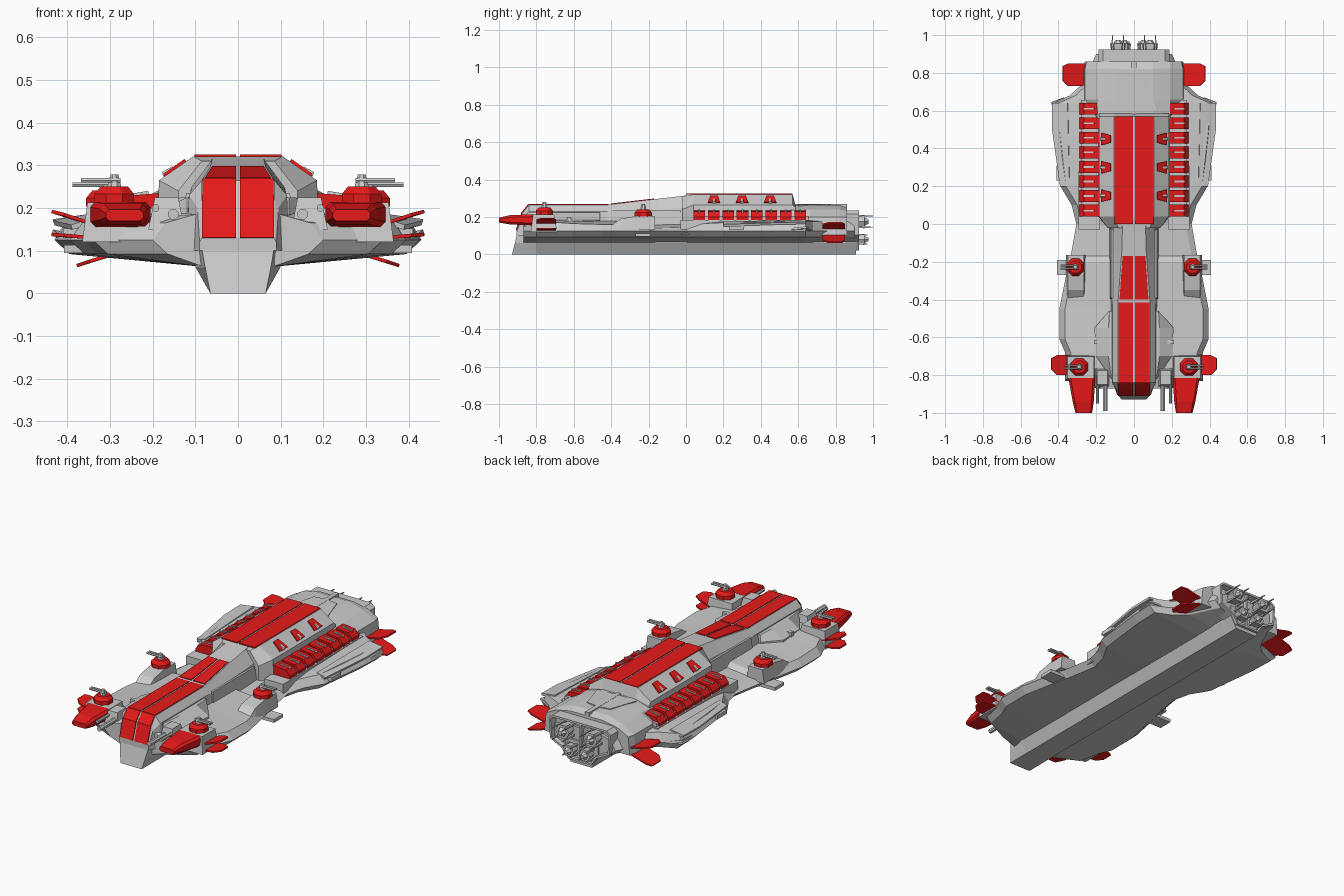
import bpy, bmesh
from math import pi, cos, sin
from mathutils import Vector, Matrix

if "Cube" in bpy.data.objects:
    bpy.data.objects.remove(bpy.data.objects["Cube"])

RED = bpy.data.materials.new("red_paint")
RED.diffuse_color = (0.8, 0.01, 0.01, 1)
RED.use_nodes = True
RED.node_tree.nodes["Principled BSDF"].inputs["Base Color"].default_value = RED.diffuse_color


def finish(name, bm, mat=None, mirror=False):
    bmesh.ops.recalc_face_normals(bm, faces=bm.faces)
    me = bpy.data.meshes.new(name)
    bm.to_mesh(me)
    bm.free()
    ob = bpy.data.objects.new(name, me)
    bpy.context.collection.objects.link(ob)
    if mat:
        me.materials.append(mat)
    if mirror:
        ob.modifiers.new("mirror", 'MIRROR')
    return ob


def rings(name, loops, mat=None, mirror=False, recess=0):
    """Skin a list of closed 3D rings, capped; optionally sink the last cap."""
    bm = bmesh.new()
    vs = [[bm.verts.new(p) for p in r] for r in loops]
    n = len(vs[0])
    for a, b in zip(vs, vs[1:]):
        for i in range(n):
            j = (i + 1) % n
            bm.faces.new((a[i], a[j], b[j], b[i]))
    bm.faces.new(vs[0])
    cap = bm.faces.new(vs[-1])
    if recess:
        bmesh.ops.recalc_face_normals(bm, faces=bm.faces)
        for t in (0.012, 0.004):
            bmesh.ops.inset_region(bm, faces=[cap], thickness=t)
        bmesh.ops.translate(bm, verts=cap.verts, vec=(0, -recess, 0))
    return finish(name, bm, mat, mirror)


def loft(name, stations, shear=0, **kw):
    """Stations (y, half profile bottom to top), symmetric about x = 0."""
    loops = []
    for k, (y, prof) in enumerate(stations):
        s = shear if k == 0 else 0
        loops.append([(x, y + s * z, z) for x, z in prof] +
                     [(-x, y + s * z, z) for x, z in reversed(prof)])
    return rings(name, loops, **kw)


def slab(name, pts, t=0.003, mat=None, mirror=True):
    """Thin plate through the given polygon."""
    p = [Vector(q) for q in pts]
    n = (p[1] - p[0]).cross(p[2] - p[0]).normalized() * t
    return rings(name, [[q - n for q in p], [q + n for q in p]], mat, mirror)


def box(name, x, y, z, mat=None, mirror=True, inset=0.0):
    """Box from ranges; inset shrinks the top outline."""
    def ring(d, h):
        return [(x[0] + d, y[0] + d, h), (x[1] - d, y[0] + d, h),
                (x[1] - d, y[1] - d, h), (x[0] + d, y[1] - d, h)]
    return rings(name, [ring(0, z[0]), ring(inset, z[1])], mat, mirror)


def rod(name, a, b, r0, r1=None, n=8, mat=None, mirror=True):
    a, b = Vector(a), Vector(b)
    d = b - a
    bm = bmesh.new()
    m = (Matrix.Translation((a + b) / 2) @ d.to_track_quat('Z', 'Y').to_matrix().to_4x4()
         @ Matrix.Rotation(pi / n, 4, 'Z'))
    bmesh.ops.create_cone(bm, cap_ends=True, segments=n, radius1=r0,
                          radius2=r0 if r1 is None else r1, depth=d.length, matrix=m)
    return finish(name, bm, mat, mirror)


# keel with raked bow
K = [(.065, 0), (.1, .062), (.1, .125)]
loft("keel", [(-.93, [(.065, 0), (.077, .06), (.088, .125)]), (-.8, K), (.91, K)], shear=.25)

# broad lower hull: y, half width, deck height
hull = []
for y, w, d in [(-.87, .2, .165), (-.8, .34, .17), (-.68, .365, .17), (-.61, .395, .165),
                (-.45, .395, .16), (-.2, .345, .16), (-.17, .335, .14), (0, .305, .145),
                (.1, .33, .165), (.2, .39, .17), (.5, .425, .175), (.64, .43, .175),
                (.68, .34, .175), (.74, .275, .175), (.9, .2, .175)]:
    hull.append((y, [(.08, .062), (w - .035, .092), (w, .125), (w - .03, d), (.1, d + .02)]))
loft("lower_hull", hull)

# forward spine, sloped nose and neck
loft("forward_spine", [
    (-.905, [(.09, .1), (.09, .12), (.085, .13)]),
    (-.875, [(.1, .1), (.095, .2), (.085, .22)]),
    (-.84, [(.12, .1), (.115, .23), (.085, .265)]),
    (-.42, [(.13, .1), (.115, .23), (.085, .265)]),
    (-.15, [(.14, .1), (.11, .24), (.065, .297)]),
    (.02, [(.13, .1), (.11, .25), (.06, .317)])])
loft("spine_bulge", [(y, [(w, .13), (w, .185), (min(w, .135), .225)]) for y, w in
                     [(-.82, .12), (-.7, .2), (-.55, .21), (-.46, .13)]])
box("bulge_rib", (.1, .212), (-.635, -.615), (.15, .2))
box("neck_rail", (.1, .13), (-.4, -.02), (.15, .235), inset=.008)

# rear superstructure
S = [(.19, .15), (.185, .265), (.105, .321)]
loft("superstructure", [(-.02, [(.14, .15), (.14, .24), (.085, .31)]), (.04, S), (.57, S),
                        (.585, [(.19, .15), (.185, .25), (.105, .265)])])
loft("stern_hull", [
    (.56, [(.2, .1), (.195, .2), (.19, .235), (.1, .264)]),
    (.66, [(.27, .1), (.26, .2), (.19, .24), (.1, .264)]),
    (.82, [(.27, .1), (.26, .2), (.19, .24), (.1, .264)]),
    (.86, [(.26, .1), (.25, .2), (.19, .232), (.1, .25)])])
slab("stern_chevron", [(.005, .6, .266), (.12, .6, .262), (.07, .76, .266), (.005, .77, .266)])
box("stern_ridge", (-.012, .012), (.58, .86), (.24, .27), mirror=False)

# engine block, recessed nozzles and prongs
E = [(.07, .02), (.1, .065), (.18, .105), (.188, .215), (.165, .235)]
loft("engine_block", [(.85, E), (.925, E)], recess=.04)
for x, z, r in [(.085, .175, .042), (.05, .08, .034)]:
    rod("engine_nozzle", (x, .87, z), (x, .955, z), r * .7, r, 6)
    rod("nozzle_core", (x, .95, z), (x, .975, z), r * .7, r * .3, 6)
    for k in range(4):
        a = pi / 4 + k * pi / 2
        px, pz = x + r * cos(a), z + r * sin(a)
        rod("nozzle_prong", (px, .89, pz), (px, 1.0 if z > .1 else .97, pz), .009, .003, 4)
box("engine_divider", (-.006, .006), (.86, .92), (.03, .23), mirror=False)

# red deck stripes
for name, rows in [("nose_stripe_low", [(-.907, .084, .13), (-.878, .084, .222)]),
                   ("nose_stripe_high", [(-.878, .084, .222), (-.842, .083, .267)]),
                   ("bow_stripe", [(-.84, .083, .266), (-.415, .083, .266)]),
                   ("neck_stripe", [(-.4, .077, .269), (-.17, .06, .296)]),
                   ("main_stripe", [(0, .102, .322), (.57, .102, .322)])]:
    (y0, w0, z0), (y1, w1, z1) = rows
    slab(name, [(.005, y0, z0), (w0, y0, z0), (w1, y1, z1), (.005, y1, z1)], mat=RED)

# sloping red vents on the superstructure
for y in (.15, .3, .45):
    slab("roof_vent", [(.122, y - .02, .31), (.172, y - .033, .275),
                       (.172, y + .033, .275), (.122, y + .02, .31)], .006, RED)
    rod("vent_grille", (.15, y, .29), (.175, y, .276), .01, n=6)

# side racks of red launch cells
box("rack_shelf", (.18, .295), (-.03, .665), (.11, .185))
for k in range(8):
    y = .04 + k * .077
    rings("launch_cell", [[(.185, v, .18), (.288, v, .18), (.288, v, .2),
                           (.265, v, .228), (.185, v, .235)] for v in (y, y + .062)], RED, True)
    rod("cell_latch", (.21, y + .031, .236), (.27, y + .031, .226), .006, n=4)
    box("cell_divider", (.185, .28), (y + .062, y + .077), (.18, .205))

# flank wings and small flaps
slab("flank_wing", [(.34, .2, .17), (.39, .2, .155), (.432, .5, .165),
                    (.432, .64, .168), (.35, .64, .18)], .006)
slab("flank_blade", [(.37, .62, .12), (.425, .55, .135), (.435, .645, .145), (.37, .67, .13)], .005)
box("flank_slot", (.36, .41), (.23, .31), (.13, .152))
box("flank_flap", (.3, .408), (-.27, -.19), (.095, .113))

# turret pedestals
box("bow_pedestal", (.2, .365), (-.83, -.69), (.12, .213), inset=.012)
rings("mid_pedestal", [[(.255, y, .13), (.36, y, .13), (.35, y, t), (.265, y, t)]
                       for y, t in [(-.405, .15), (-.35, .19), (-.27, .205), (-.165, .205)]],
      mirror=True)

# turrets with outward guns
for x, y, z in [(.29, -.757, .213), (.31, -.228, .203)]:
    rod("turret_ring", (x, y, z), (x, y, z + .02), .05, .05, 8, RED)
    rod("turret_cap", (x, y, z + .02), (x, y, z + .038), .05, .034, 8, RED)
    rod("turret_dome", (x, y, z + .036), (x, y, z + .066), .018, .01, 8)
    for s in (-.008, .008):
        rod("turret_barrel", (x - .015, y + s, z + .052), (x + .078, y + s, z + .052), .006, n=6)

# red bow prongs


def octo(y, x0, x1, z0, z1, c):
    return [(x0 + c, y, z0), (x1 - c, y, z0), (x1, y, z0 + c), (x1, y, z1 - c),
            (x1 - c, y, z1), (x0 + c, y, z1), (x0, y, z1 - c), (x0, y, z0 + c)]


rings("bow_prong", [octo(-.815, .205, .347, .155, .214, .012), octo(-.94, .213, .325, .16, .21, .012),
                    octo(-1, .222, .31, .17, .196, .008)], RED, True)

# forward guns
rod("bow_gun", (.152, -.99, .185), (.152, -.8, .185), .013)
rod("bow_gun_small", (.193, -.95, .2), (.193, -.8, .2), .009)
box("gun_housing", (.125, .21), (-.865, -.76), (.15, .225), inset=.015)

# paired red fins at bow and stern
for name, xi, xo, y0, y1, zi, up, dn in [("bow_fin", .34, .437, -.8, -.695, .15, .192, .138),
                                         ("stern_fin", .25, .378, .73, .85, .125, .168, .065)]:
    s = 1 if y0 > 0 else -1
    for z in (up, dn):
        a, b = (y0, y1)
        z0 = zi + (.012 if z == up else -.02)
        slab(name, [(xi, a, z0), (xo - .03, a, z0 + (z - z0) * .75), (xo, a + .03, z),
                    (xo, b - .015, z), (xo - .03, b, z0 + (z - z0) * .75), (xi, b, z0)], .004, RED)
